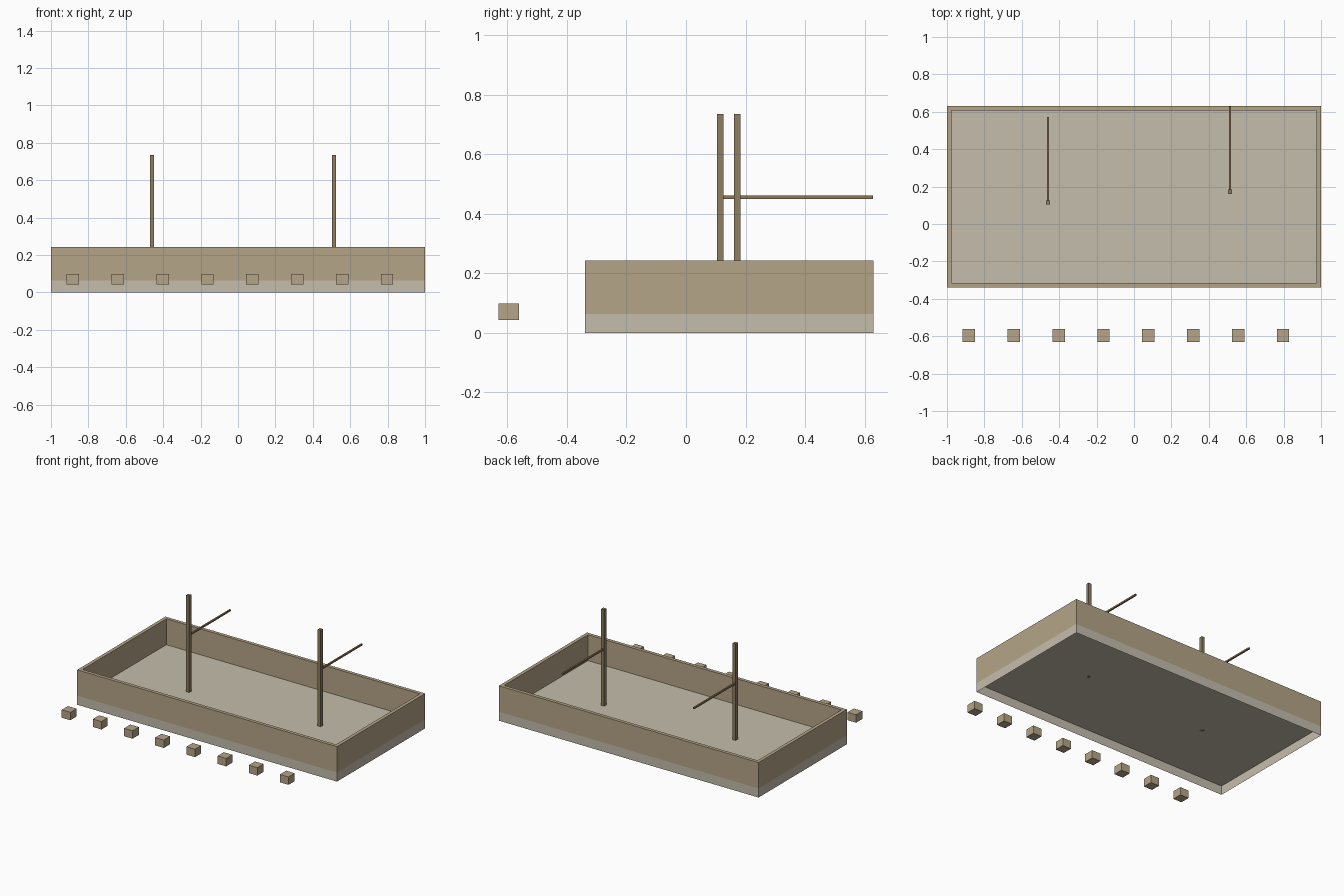
import bpy
import bmesh

cube = bpy.data.objects.get("Cube")
if cube:
    bpy.data.objects.remove(cube, do_unlink=True)


def material(name, rgb):
    mat = bpy.data.materials.new(name)
    mat.use_nodes = True
    mat.diffuse_color = (*rgb, 1)
    mat.node_tree.nodes["Principled BSDF"].inputs["Base Color"].default_value = (*rgb, 1)
    return mat


TAN = material("tan stone", (0.462, 0.376, 0.242))
GREY = material("pale grey stone", (0.557, 0.509, 0.418))
POST = material("olive wood", (0.270, 0.212, 0.118))
ROD = material("brown wood", (0.270, 0.180, 0.096))


def finish(name, bm, mat):
    mesh = bpy.data.meshes.new(name)
    bm.to_mesh(mesh)
    bm.free()
    mesh.materials.append(mat)
    obj = bpy.data.objects.new(name, mesh)
    bpy.context.collection.objects.link(obj)
    return obj


def box_mesh(low, high):
    bm = bmesh.new()
    bmesh.ops.create_cube(bm, size=1)
    for v in bm.verts:
        v.co = [b if c > 0 else a for c, a, b in zip(v.co, low, high)]
    return bm


def box(name, low, high, mat):
    return finish(name, box_mesh(low, high), mat)


FRONT, BACK = -0.34, 0.63
FLOOR, RIM = 0.063, 0.243
WALL = 0.034

# Base: floor and shallow skirt, hollow underneath
bm = box_mesh((-1, FRONT, 0), (1, BACK, FLOOR))
bm.normal_update()
under = [f for f in bm.faces if f.normal.z < -0.5]
bmesh.ops.delete(bm, geom=under, context="FACES_ONLY")
finish("base_floor", bm, GREY)

# Enclosing wall: a solid with its top inset and the middle cut through
bm = box_mesh((-1, FRONT, FLOOR), (1, BACK, RIM))
bm.normal_update()
caps = [f for f in bm.faces if abs(f.normal.z) > 0.5]
bmesh.ops.inset_individual(bm, faces=caps, thickness=WALL)
bmesh.ops.bridge_loops(bm, edges=list({e for f in caps for e in f.edges}))
bmesh.ops.delete(bm, geom=caps, context="FACES_ONLY")
# The wall's lower rim rests on the floor, so it is left out
bm.normal_update()
hidden = [f for f in bm.faces if all(v.co.z < FLOOR + 0.01 for v in f.verts)]
bmesh.ops.delete(bm, geom=hidden, context="FACES_ONLY")
bmesh.ops.recalc_face_normals(bm, faces=bm.faces)
finish("enclosing_wall", bm, TAN)

# Posts, each with a rod reaching backwards
HALF, THIN = 0.0115, 0.0055
for side, x, y in (("right", -0.46, 0.115), ("left", 0.513, 0.172)):
    box(side + "_post", (x - HALF, y - HALF, FLOOR - 0.001), (x + HALF, y + HALF, 0.735), POST)
    box(side + "_rod", (x - THIN, y, 0.455 - THIN), (x + THIN, y + 0.457, 0.455 + THIN), ROD)

# Row of blocks in front
for i in range(8):
    x = -0.883 + 0.24 * i
    box(f"front_block_{i + 1}", (x - 0.033, -0.63, 0.043), (x + 0.033, -0.562, 0.098), TAN)
